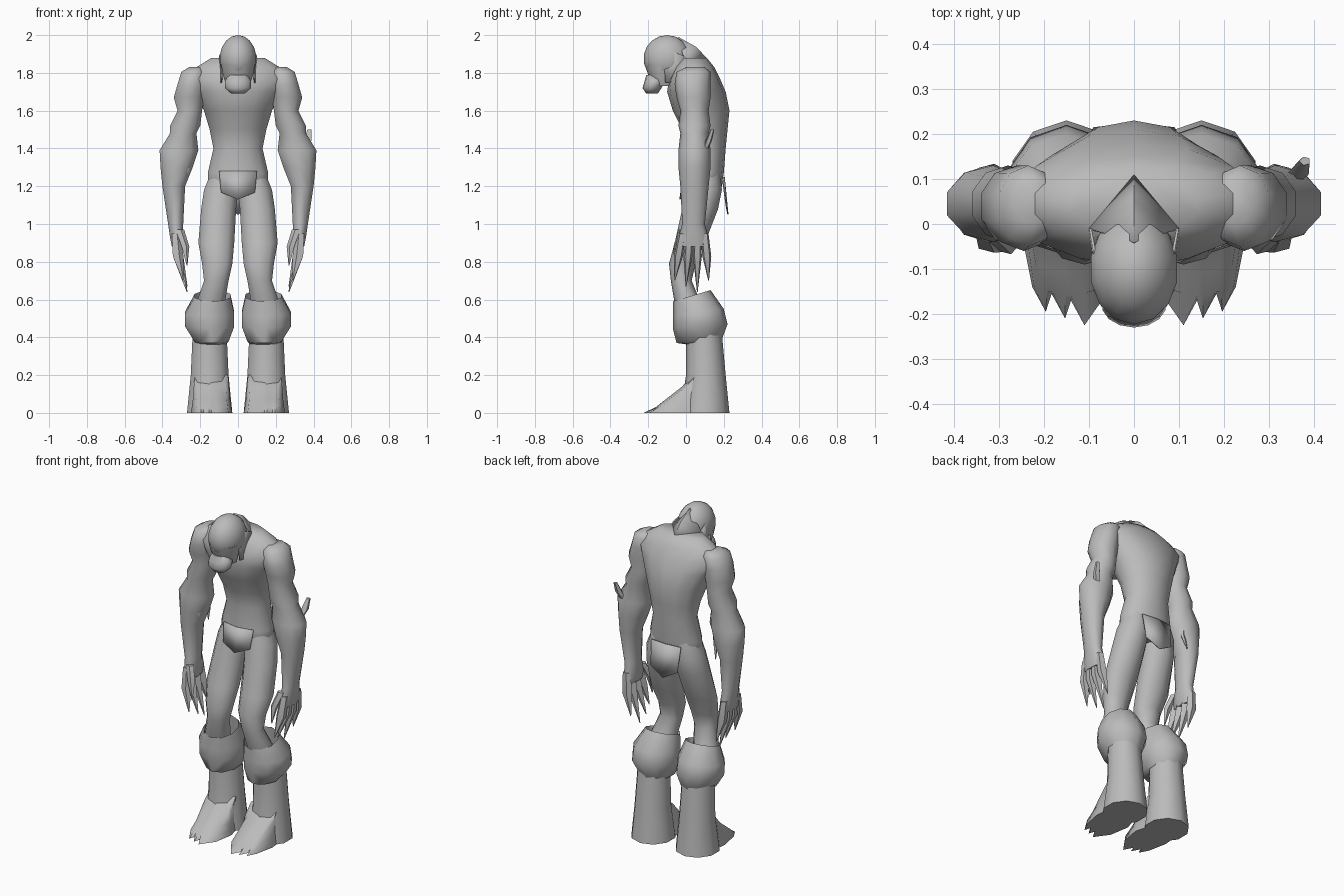
import bpy, bmesh, math
from mathutils import Matrix

if "Cube" in bpy.data.objects:
    bpy.data.objects.remove(bpy.data.objects["Cube"], do_unlink=True)

grey = bpy.data.materials.new("plain grey")
grey.use_nodes = True
shade = (.5, .5, .5, 1)
grey.diffuse_color = shade
grey.node_tree.nodes["Principled BSDF"].inputs["Base Color"].default_value = shade


def finish(name, bm):
    """Turn a bmesh into a smooth-shaded object with the shared material."""
    bmesh.ops.recalc_face_normals(bm, faces=bm.faces)
    mesh = bpy.data.meshes.new(name)
    bm.to_mesh(mesh)
    bm.free()
    mesh.materials.append(grey)
    obj = bpy.data.objects.new(name, mesh)
    bpy.context.collection.objects.link(obj)
    bpy.ops.object.select_all(action="DESELECT")
    bpy.context.view_layer.objects.active = obj
    obj.select_set(True)
    bpy.ops.object.shade_smooth_by_angle(angle=math.radians(60))
    return obj


def skin(name, loops, side=1):
    """Join closed loops of points, one after another, into a capped skin."""
    bm = bmesh.new()
    rows = [[bm.verts.new((x * side, y, z)) for x, y, z in loop] for loop in loops]
    for low, high in zip(rows, rows[1:]):
        for i in range(len(low)):
            bm.faces.new((low[i - 1], low[i], high[i], high[i - 1]))
    bm.faces.new(rows[0])
    bm.faces.new(rows[-1])
    return finish(name, bm)


def ring(sides, x0, x1, y0, y1, z, tilt=0):
    """Oval section between the given limits; tilt raises its back edge."""
    points = []
    for i in range(sides):
        angle = math.tau * (i + .5) / sides
        across = math.cos(angle) / math.cos(math.pi / sides)
        back = math.sin(angle)
        points.append(((x0 + x1 + (x1 - x0) * across) / 2,
                       (y0 + y1 + (y1 - y0) * back) / 2, z + tilt * back))
    return points


def loft(name, sections, side=1, sides=10):
    return skin(name, [ring(sides, *section) for section in sections], side)


def centred_loft(name, sections):
    return loft(name, [(-half, half, *rest) for half, *rest in sections], sides=14)


def spike(name, path, side=1):
    """Tapering spike along (x, y, z, radius) points."""
    return loft(name, [(x - r, x + r, y - r, y + r, z) for x, y, z, r in path], side, sides=5)


def ball(name, centre, size):
    bm = bmesh.new()
    bmesh.ops.create_uvsphere(bm, u_segments=14, v_segments=9, radius=1,
                              matrix=Matrix.LocRotScale(centre, None, size))
    return finish(name, bm)


def plate(name, points, faces):
    bm = bmesh.new()
    verts = [bm.verts.new(point) for point in points]
    for face in faces:
        bm.faces.new([verts[i] for i in face])
    thickness = finish(name, bm).modifiers.new("thickness", "SOLIDIFY")
    thickness.thickness = .006


def flap(name, top, tip, y_top, y_tip, wrap):
    """Pointed cloth hanging from the hips, its edges wrapped round the body."""
    edge_z = tip + (top - tip) / 4
    plate(name, [(-.1, y_top + wrap, top), (0, y_top, top), (.1, y_top + wrap, top),
                 (.09, y_tip + wrap, edge_z), (0, y_tip, tip), (-.09, y_tip + wrap, edge_z)],
          [(0, 1, 4, 5), (1, 2, 3, 4)])


# Torso, hunched forward with broad sloping shoulders and a narrow waist
centred_loft("torso", [
    (.1, .03, .16, 1.14), (.16, -.01, .19, 1.2), (.16, -.01, .2, 1.27),
    (.13, 0, .21, 1.4), (.15, -.02, .22, 1.5), (.18, -.07, .23, 1.6),
    (.23, -.1, .21, 1.7), (.27, -.09, .18, 1.77), (.22, -.06, .15, 1.83),
    (.14, -.03, .11, 1.88)])
centred_loft("neck", [(.09, -.09, .08, 1.76), (.08, -.13, .03, 1.88)])

# Head with a jutting muzzle, and a pointed cap over the nape
ball("head", (0, -.1, 1.875), (.1, .125, .125))
centred_loft("jaw", [(.06, -.17, -.06, 1.73), (.08, -.2, -.05, 1.79), (.09, -.22, -.03, 1.85)])
centred_loft("muzzle", [(.035, -.21, -.15, 1.69), (.07, -.23, -.13, 1.72),
                        (.07, -.22, -.11, 1.755), (.05, -.21, -.1, 1.79)])
plate("nape_cap", [(0, -.04, 1.99), (.1, -.01, 1.88), (0, .11, 1.88), (-.1, -.01, 1.88),
                   (0, .05, 1.94)], [(0, 1, 4), (1, 2, 4), (2, 3, 4), (3, 0, 4)])

# Cloth at the front and back of the hips
flap("front_flap", 1.28, 1.13, -.015, -.035, .02)
flap("back_flap", 1.25, 1.05, .205, .225, -.01)

for label, side in (("left", 1), ("right", -1)):
    # Whiskers hanging from the cap along the side of the face
    x = side * .1
    plate(label + "_whiskers", [(side * .08, -.12, 1.93), (x, -.01, 1.89), (x, -.03, 1.74),
                                (side * .09, -.11, 1.75)], [(0, 1, 2, 3)])

    # Arm: shoulder, upper arm, bulging elbow, long forearm, palm
    loft(label + "_arm", [
        (.18, .26, 0, .1, 1.83), (.17, .3, -.05, .13, 1.805), (.17, .32, -.06, .13, 1.74),
        (.18, .34, -.05, .13, 1.67), (.19, .32, -.03, .12, 1.6), (.2, .36, -.04, .13, 1.52),
        (.22, .36, -.03, .12, 1.48), (.21, .415, -.04, .13, 1.39), (.24, .41, -.04, .13, 1.3),
        (.28, .4, -.03, .12, 1.2), (.29, .37, -.02, .1, 1), (.29, .36, -.04, .12, .93),
        (.3, .35, -.04, .12, .88)], side)

    # Clawed fingers fanning out front to back, and a thumb
    for i, tip_z in enumerate((.7, .67, .64, .7)):
        spread = i - 1.5
        y, tip_y = .04 + spread * .04, .03 + spread * .06
        tip_x = .26 + abs(spread) * .02
        spike(f"{label}_finger_{i}", [(.33, y, .95, .02), (.32, (y + tip_y) / 2, .83, .025),
                                      (tip_x, tip_y, tip_z, .002)], side)
    spike(label + "_thumb", [(.31, -.02, .97, .02), (.28, -.05, .88, .018),
                             (.27, -.06, .78, .002)], side)

    # Leg, bent forward at the knee
    loft(label + "_leg", [
        (.02, .14, .02, .18, 1.28), (0, .18, 0, .19, 1.18), (.01, .195, -.02, .17, 1.08),
        (.02, .21, -.06, .1, .9), (.03, .19, -.09, .05, .79), (.05, .18, -.08, .03, .7),
        (.07, .22, -.06, .08, .58), (.07, .22, -.03, .12, .5)], side)

    # Bulging cuff, hollow at the top and higher at the back
    loft(label + "_cuff", [
        (.06, .21, -.03, .15, .52), (.04, .23, -.07, .13, .62, .03),
        (.02, .28, -.07, .2, .53, .02), (.02, .28, -.07, .22, .46, .01),
        (.05, .23, -.05, .19, .38, .01), (.07, .21, .02, .17, .36)], side)

    # Boot shaft
    loft(label + "_boot", [(.06, .24, 0, .19, .42), (.05, .25, 0, .21, .2),
                           (.03, .27, -.03, .23, 0)], side)

    # Foot sloping down from the instep to three pointed toes
    sole = [(.07, .13), (.03, -.02), (.05, -.14)]
    for toe in range(3):
        x, y = .11 + toe * .043, -.225 + toe * .015
        sole += [(x, y), (x + .03, y + .055)]
    sole += [(.25, -.02), (.23, .13)]
    skin(label + "_foot", [[(x + (.145 - x) * inset, max(y, front + abs(x - .14) / 5), z)
                            for x, y in sole]
                           for front, z, inset in ((-1, 0, 0), (-.16, .03, .05), (-.11, .07, .1),
                                                   (-.02, .14, .15), (.03, .2, .2))], side)

# Horn at the left elbow, and ragged thorns inside the right forearm
spike("elbow_horn", [(.35, .1, 1.39, .015), (.37, .12, 1.44, .018), (.38, .14, 1.5, .01)])
for i in range(3):
    y = i * .05
    spike(f"forearm_thorn_{i}", [(.27, y, 1.36, .014), (.27, y, 1.29, .012),
                                 (.285, y + .02, 1.2, .002)], -1)
